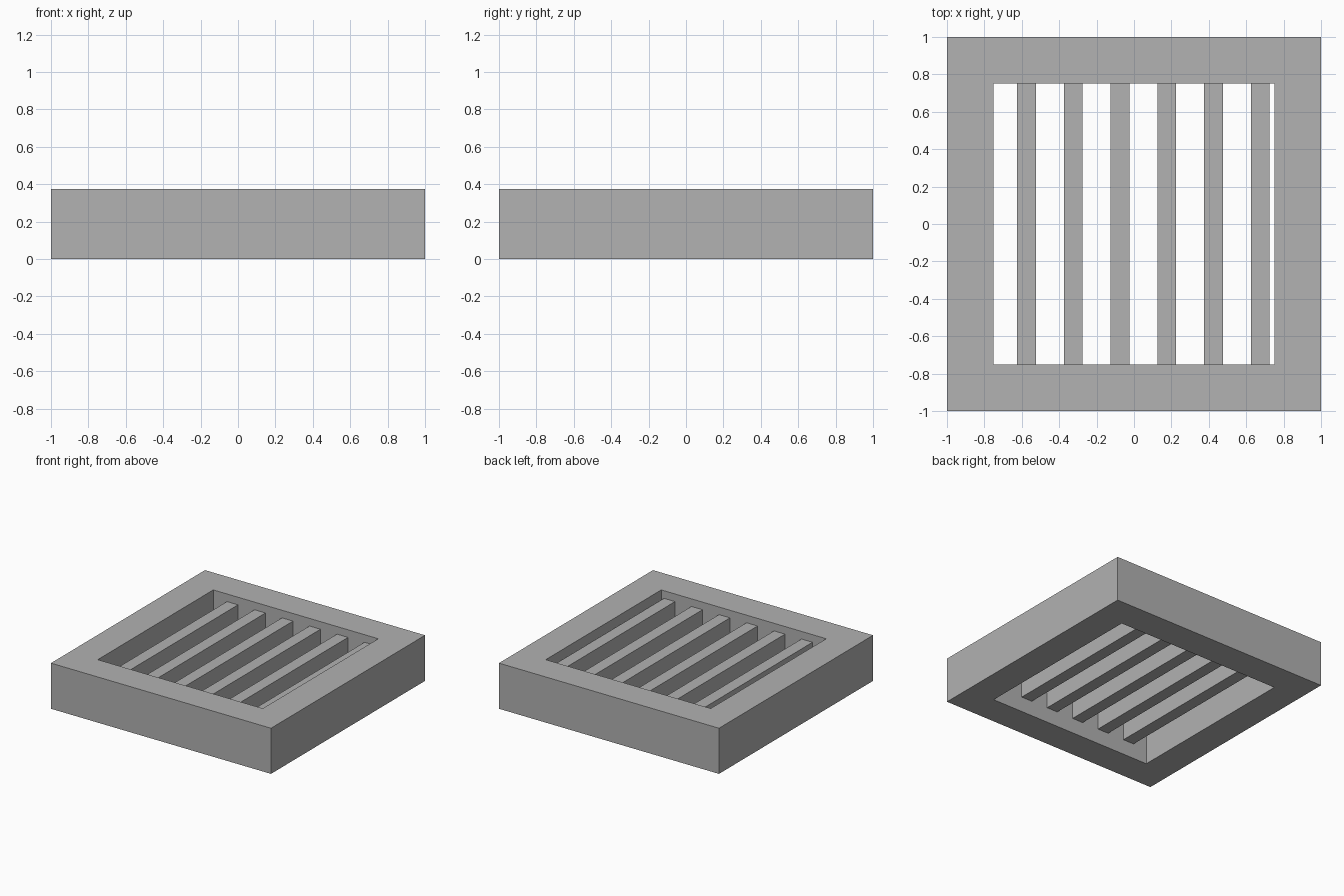
import bpy
import bmesh

if "Cube" in bpy.data.objects:
    bpy.data.objects.remove(bpy.data.objects["Cube"])

grey = bpy.data.materials.new("plain grey")
grey.diffuse_color = (0.445, 0.445, 0.445, 1)
grey.use_nodes = True
grey.node_tree.nodes["Principled BSDF"].inputs["Base Color"].default_value = grey.diffuse_color


def finish(name, bm):
    bmesh.ops.recalc_face_normals(bm, faces=bm.faces)
    mesh = bpy.data.meshes.new(name)
    bm.to_mesh(mesh)
    bm.free()
    mesh.materials.append(grey)
    obj = bpy.data.objects.new(name, mesh)
    bpy.context.collection.objects.link(obj)
    return obj


# Square frame: a rectangular wall section swept around four mitred corners
HEIGHT, OUTER, INNER = 0.375, 1.0, 0.75
bm = bmesh.new()
section = [(OUTER, 0), (OUTER, HEIGHT), (INNER, HEIGHT), (INNER, 0)]
rings = [[bm.verts.new((sx * r, sy * r, z)) for r, z in section]
         for sx, sy in [(-1, -1), (1, -1), (1, 1), (-1, 1)]]
for i in range(4):
    a, b = rings[i], rings[(i + 1) % 4]
    for j in range(4):
        k = (j + 1) % 4
        bm.faces.new((a[j], b[j], b[k], a[k]))
finish("frame", bm)

# Six grate bars, recessed below the rim and raised off the floor
BAR_WIDTH, BAR_BOTTOM, BAR_TOP = 0.1, 0.125, 0.3125
for i in range(6):
    x = -0.575 + 0.25 * i
    bm = bmesh.new()
    bmesh.ops.create_cube(bm, size=1)
    bmesh.ops.scale(bm, vec=(BAR_WIDTH, 2 * INNER, BAR_TOP - BAR_BOTTOM), verts=bm.verts)
    bmesh.ops.translate(bm, vec=(x, 0, (BAR_TOP + BAR_BOTTOM) / 2), verts=bm.verts)
    finish(f"grate_bar_{i + 1}", bm)
